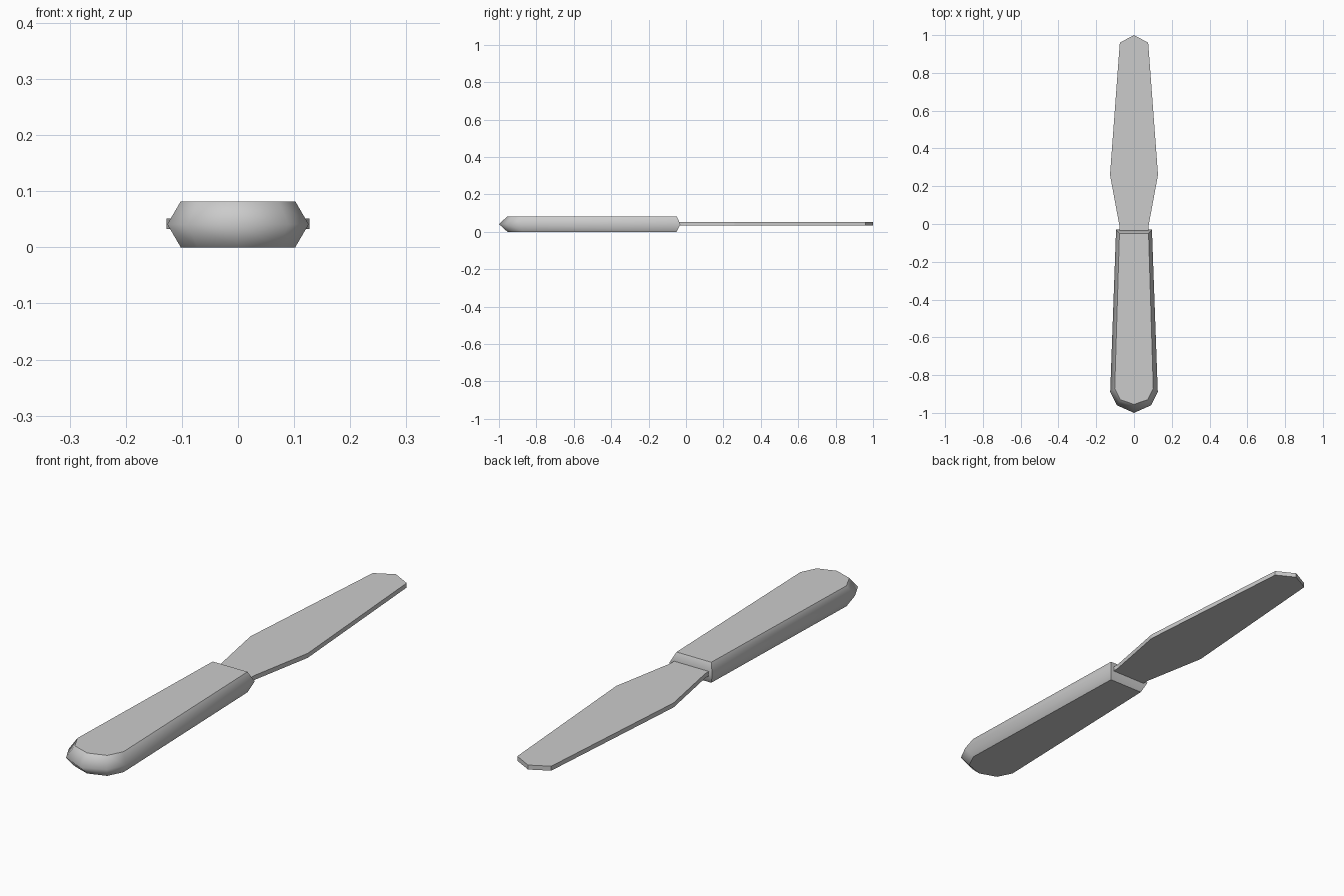
import bpy
import bmesh

if "Cube" in bpy.data.objects:
    bpy.data.objects.remove(bpy.data.objects["Cube"], do_unlink=True)

grey = bpy.data.materials.new("light grey")
grey.use_nodes = True
grey.diffuse_color = (0.6, 0.6, 0.6, 1)
grey.node_tree.nodes["Principled BSDF"].inputs["Base Color"].default_value = (0.6, 0.6, 0.6, 1)


def mirrored(half):
    """Complete a right-hand outline, which may include a point on x = 0."""
    return half + [(-x, y) for x, y in reversed(half) if x > 0]


def loft(name, sections, smooth_sides):
    """Stack outlines (half outline, z) into a capped solid."""
    bm = bmesh.new()
    rings = [[bm.verts.new((x, y, z)) for x, y in mirrored(half)] for half, z in sections]
    n = len(rings[0])
    for low, high in zip(rings, rings[1:]):
        for i in range(n):
            j = (i + 1) % n
            face = bm.faces.new((low[i], low[j], high[j], high[i]))
            face.smooth = smooth_sides
    caps = [bm.faces.new(rings[0]), bm.faces.new(rings[-1])]
    bmesh.ops.recalc_face_normals(bm, faces=bm.faces)
    # Crisp cap rims and square corners beside the blade
    for cap in caps:
        for edge in cap.edges:
            edge.smooth = False
    for low, high in zip(rings, rings[1:]):
        for i in (0, n - 1):
            bm.edges.get((low[i], high[i])).smooth = False
    mesh = bpy.data.meshes.new(name)
    bm.to_mesh(mesh)
    bm.free()
    mesh.materials.append(grey)
    obj = bpy.data.objects.new(name, mesh)
    bpy.context.collection.objects.link(obj)
    return obj


# Handle: widest at mid height, bevelled toward flat top and bottom
handle_rim = [(0.095, -0.03), (0.126, -0.89), (0.09, -0.96), (0, -1.0)]
handle_cap = [(0.077, -0.05), (0.102, -0.87), (0.072, -0.93), (0, -0.955)]
loft("handle", [(handle_cap, 0), (handle_rim, 0.041), (handle_cap, 0.082)], True)

# Blade: thin flat plate seated in the handle
blade_outline = [(0.077, -0.06), (0.077, -0.01), (0.127, 0.26), (0.075, 0.96), (0, 1.0)]
loft("blade", [(blade_outline, 0.033), (blade_outline, 0.051)], False)
